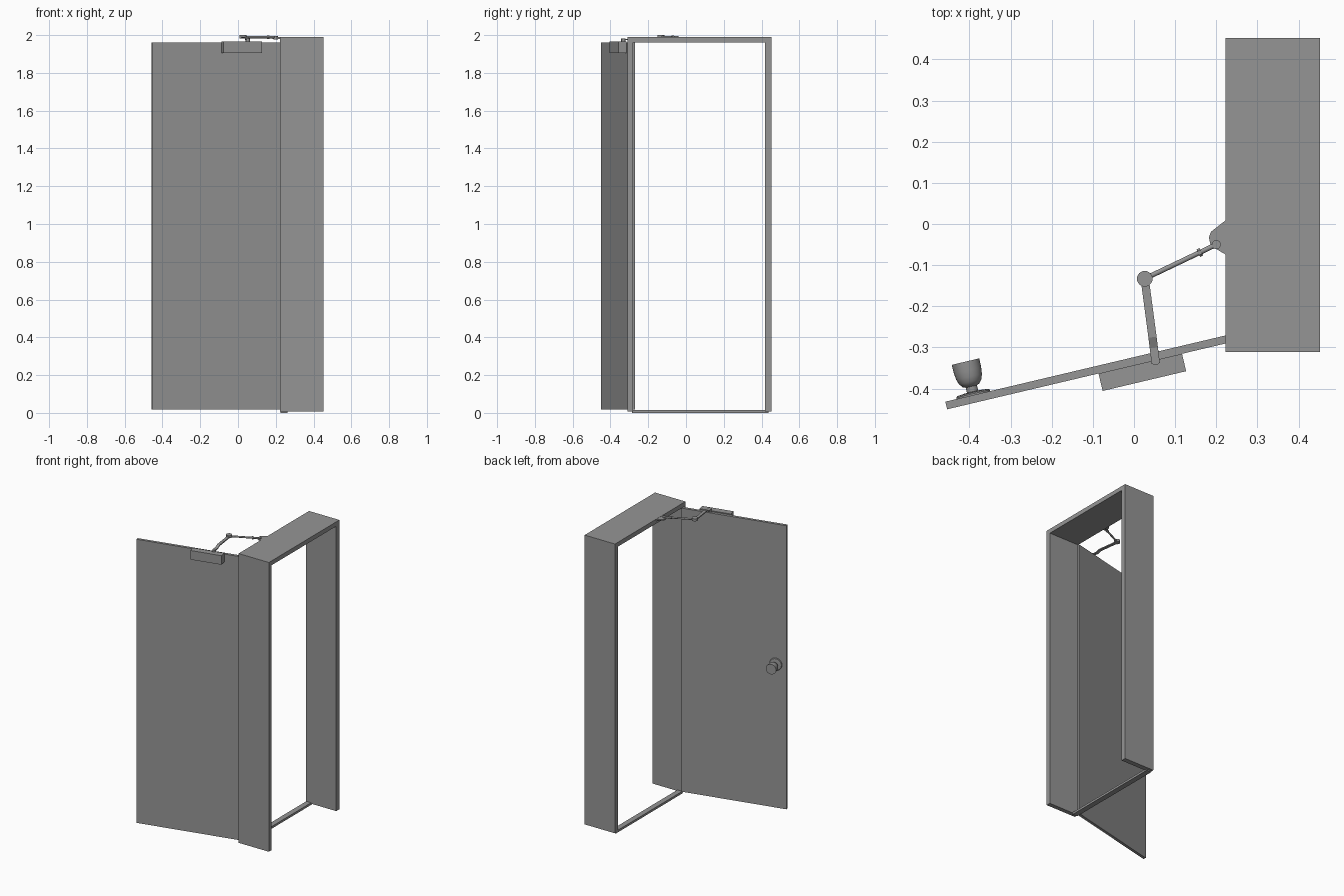
import bpy, math
from mathutils import Matrix, Vector

cube = bpy.data.objects.get("Cube")
if cube:
    bpy.data.objects.remove(cube)

GREY = (0.3, 0.3, 0.3, 1)
mat = bpy.data.materials.new("plain grey")
mat.use_nodes = True
mat.diffuse_color = GREY
mat.node_tree.nodes["Principled BSDF"].inputs["Base Color"].default_value = GREY

# Door space: origin on the hinge, x along the leaf, y out of its back face
DOOR = Matrix.Translation((0.225, -0.28, 0)) @ Matrix.Rotation(math.radians(13.3), 4, 'Z')
WORLD = Matrix.Identity(4)


def add(name, verts, faces, space=WORLD, smooth=False):
    mesh = bpy.data.meshes.new(name)
    mesh.from_pydata([space @ Vector(v) for v in verts], [], faces)
    mesh.materials.append(mat)
    obj = bpy.data.objects.new(name, mesh)
    bpy.context.collection.objects.link(obj)
    bpy.ops.object.select_all(action='DESELECT')
    obj.select_set(True)
    bpy.context.view_layer.objects.active = obj
    bpy.ops.object.mode_set(mode='EDIT')
    bpy.ops.mesh.select_all(action='SELECT')
    bpy.ops.mesh.normals_make_consistent(inside=False)
    bpy.ops.object.mode_set(mode='OBJECT')
    if smooth:
        bpy.ops.object.shade_smooth_by_angle(angle=math.radians(35))
    return obj


def prism(name, outline, z0, z1, space=WORLD, smooth=False):
    n = len(outline)
    verts = [(x, y, z) for z in (z0, z1) for x, y in outline]
    sides = [(i, (i + 1) % n, n + (i + 1) % n, n + i) for i in range(n)]
    caps = [tuple(range(n)), tuple(range(n, 2 * n))]
    return add(name, verts, sides + caps, space, smooth)


def box(name, x0, x1, y0, y1, z0, z1, space=WORLD):
    return prism(name, [(x0, y0), (x1, y0), (x1, y1), (x0, y1)], z0, z1, space)


def lathe(name, profile, space, sides=32):
    """Turn (radius, height) points round z, with flat caps."""
    verts = [(r * math.cos(math.tau * i / sides), r * math.sin(math.tau * i / sides), h)
             for r, h in profile for i in range(sides)]
    faces = [(k * sides + i, k * sides + (i + 1) % sides,
              (k + 1) * sides + (i + 1) % sides, (k + 1) * sides + i)
             for k in range(len(profile) - 1) for i in range(sides)]
    last = (len(profile) - 1) * sides
    faces += [tuple(range(sides)), tuple(range(last, last + sides))]
    return add(name, verts, faces, space, True)


def rod(name, start, end, radius, sides=16):
    a, b = Vector(start), Vector(end)
    turn = (b - a).to_track_quat('Z', 'Y').to_matrix().to_4x4()
    return lathe(name, [(radius, 0), (radius, (b - a).length)],
                 Matrix.Translation(a) @ turn, sides)


def bar(name, path, width, thick):
    """Flat strap following a path, width kept horizontal."""
    pts = [Vector(p) for p in path]
    run = pts[-1] - pts[0]
    side = Vector((-run.y, run.x, 0)).normalized() * width / 2
    up = Vector((0, 0, thick / 2))
    verts = [p + o for p in pts for o in (side + up, up - side, -side - up, side - up)]
    faces = [(4 * k + i, 4 * k + (i + 1) % 4, 4 * k + 4 + (i + 1) % 4, 4 * k + 4 + i)
             for k in range(len(pts) - 1) for i in range(4)]
    end = 4 * len(pts) - 4
    faces += [(0, 1, 2, 3), (end, end + 1, end + 2, end + 3)]
    return add(name, verts, faces)


# Frame: an upside-down U with a thin sill
X0, X1, Y0, Y1, TOP, T = 0.222, 0.452, -0.311, 0.452, 1.99, 0.03
box("hinge_jamb", X0, X1, Y0, Y0 + T, 0.008, TOP - T)
box("latch_jamb", X0, X1, Y1 - T - 0.004, Y1, 0.008, TOP - T)
box("header", X0, X1, Y0, Y1, TOP - T, TOP)
box("sill", X0 + 0.003, X0 + 0.04, Y0 + 0.025, Y1 - 0.015, 0, 0.015)

# Door leaf, standing open
box("door_leaf", -0.70, 0, -0.0095, 0.0095, 0.017, 1.96, DOOR)

# Cup-shaped knob on the back face
knob_space = DOOR @ Matrix.Translation((-0.63, 0.009, 1.0)) @ Matrix.Rotation(-math.pi / 2, 4, 'X')
lathe("knob_rose", [(0.042, 0), (0.042, 0.004), (0.039, 0.007), (0.018, 0.009)], knob_space)
lathe("knob", [(0.014, 0.007), (0.014, 0.022), (0.021, 0.025), (0.028, 0.034),
               (0.032, 0.046), (0.034, 0.062), (0.0345, 0.084)], knob_space)

# Closer body on the front face
box("closer_body", -0.322, -0.1135, -0.053, -0.0095, 1.905, 1.967, DOOR)

# Closer arm: spindle, strap, elbow, rod and bracket
SPINDLE, ELBOW, SHOE = (0.052, -0.332), (0.026, -0.133), (0.2, -0.05)
rod("closer_spindle", (*SPINDLE, 1.96), (*SPINDLE, 1.981), 0.011)
bar("main_arm", [(0.053, -0.339, 1.977), (0.048, -0.30, 1.977),
                 (0.045, -0.275, 1.987), (*ELBOW, 1.987)], 0.02, 0.007)
rod("elbow", (*ELBOW, 1.983), (*ELBOW, 2.0), 0.019, 24)
rod("forearm", (*ELBOW, 1.989), (*SHOE, 1.989), 0.006)
nut = Vector((*ELBOW, 1.989)).lerp(Vector((*SHOE, 1.989)), 0.77)
step = Vector((0.9, 0.43, 0)) * 0.004
rod("forearm_nut", nut - step, nut + step, 0.010, 6)
prism("frame_bracket", [(X0 + 0.002, 0.01), (0.187, -0.019), (0.182, -0.032),
                        (0.187, -0.056), (0.2, -0.061), (X0 + 0.002, -0.075)], 1.98, 1.989)
rod("bracket_pivot", (*SHOE, 1.978), (*SHOE, 1.995), 0.011)
